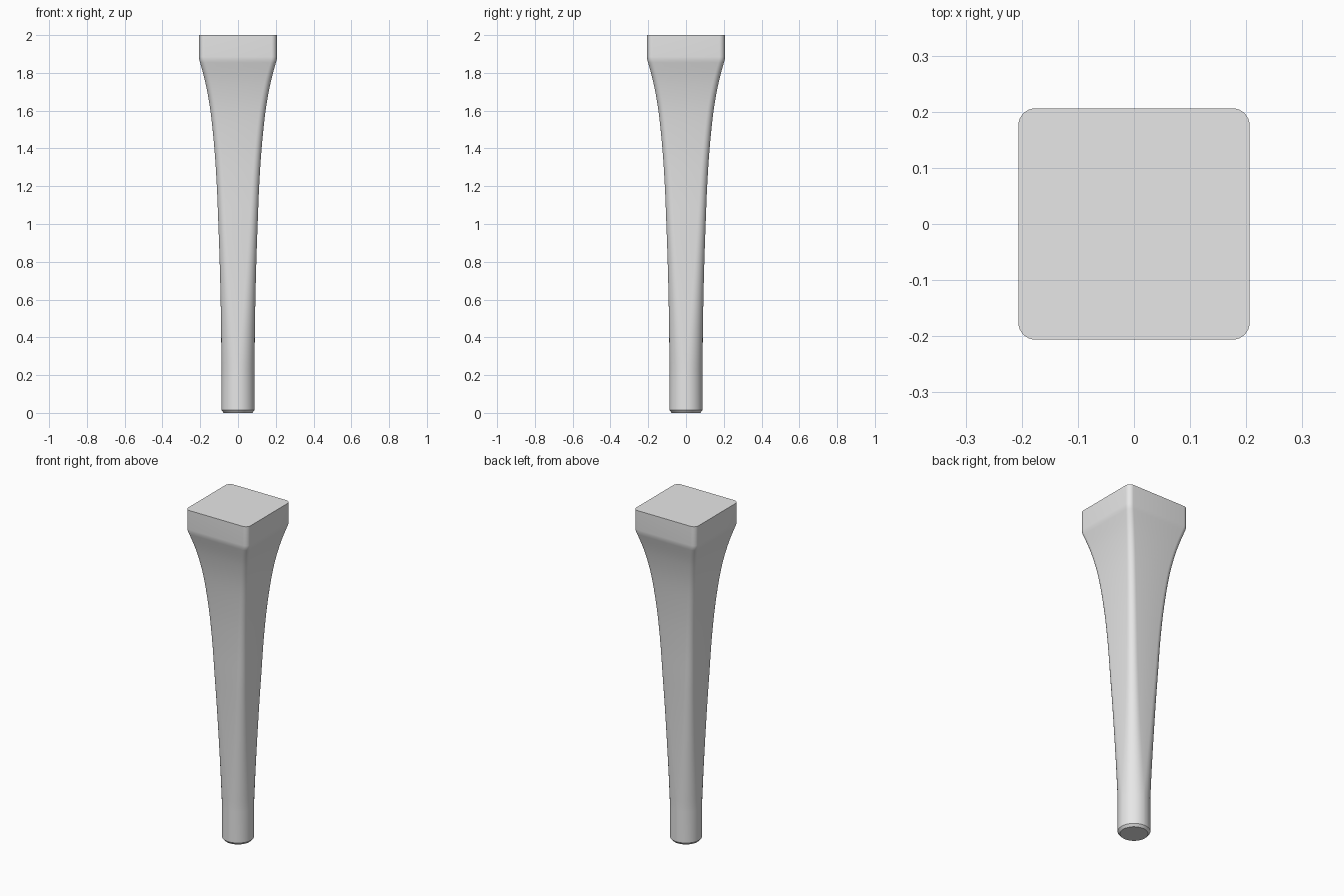
import bpy, bmesh, math

cube = bpy.data.objects.get("Cube")
if cube:
    bpy.data.objects.remove(cube)

# Leg profile: height, half width, corner radius
PROFILE = [
    (0.2, 0.087, 0.087), (0.4, 0.089, 0.074), (0.6, 0.092, 0.060),
    (0.8, 0.097, 0.050), (1.0, 0.104, 0.043), (1.2, 0.112, 0.039),
    (1.4, 0.125, 0.036), (1.6, 0.146, 0.034), (1.75, 0.173, 0.032),
    (1.87, 0.205, 0.03),
]
STEPS = 5
CORNER = 8


def smooth_path(points, steps):
    """Catmull-Rom curve through the profile points."""
    result = []
    last = len(points) - 1
    for i in range(last):
        a, b, c, d = (points[min(max(i + k, 0), last)] for k in (-1, 0, 1, 2))
        for s in range(steps):
            t = s / steps
            result.append(tuple(
                q + 0.5 * t * (r - p + t * (2 * p - 5 * q + 4 * r - w
                                            + t * (3 * (q - r) + w - p)))
                for p, q, r, w in zip(a, b, c, d)))
    return result + [points[-1]]


def rounded_square(bm, z, half, radius):
    """Ring of vertices: a square with round corners, or a circle."""
    ring = []
    inner = max(half - radius, 0.0005)
    for quarter in range(4):
        middle = math.radians(45 + 90 * quarter)
        cx = math.copysign(inner, math.cos(middle))
        cy = math.copysign(inner, math.sin(middle))
        for k in range(CORNER + 1):
            a = math.pi / 2 * (quarter + k / CORNER)
            ring.append(bm.verts.new((cx + radius * math.cos(a),
                                      cy + radius * math.sin(a), z)))
    return ring


# Round chamfered foot, flared shaft, square top block
sections = [(0, 0.075, 0.075), (0.014, 0.087, 0.087)]
sections += smooth_path(PROFILE, STEPS)
sections += [(1.885, 0.206, 0.03), (2.0, 0.206, 0.03)]

bm = bmesh.new()
rings = [rounded_square(bm, *s) for s in sections]
for low, high in zip(rings, rings[1:]):
    for i in range(len(low)):
        j = (i + 1) % len(low)
        bm.faces.new((low[i], low[j], high[j], high[i]))
bm.faces.new(rings[0][::-1])
bm.faces.new(rings[-1])
mesh = bpy.data.meshes.new("tapered_leg")
bm.to_mesh(mesh)
bm.free()

leg = bpy.data.objects.new("tapered_leg", mesh)
bpy.context.collection.objects.link(leg)

# Plain grey finish
grey = bpy.data.materials.new("light_grey")
grey.use_nodes = True
grey.diffuse_color = (0.8, 0.8, 0.8, 1)
grey.node_tree.nodes["Principled BSDF"].inputs["Base Color"].default_value = (0.8, 0.8, 0.8, 1)
mesh.materials.append(grey)

# Smooth sides, sharp cap and foot edges
bpy.ops.object.select_all(action="DESELECT")
leg.select_set(True)
bpy.context.view_layer.objects.active = leg
bpy.ops.object.shade_smooth_by_angle(angle=math.radians(30))
